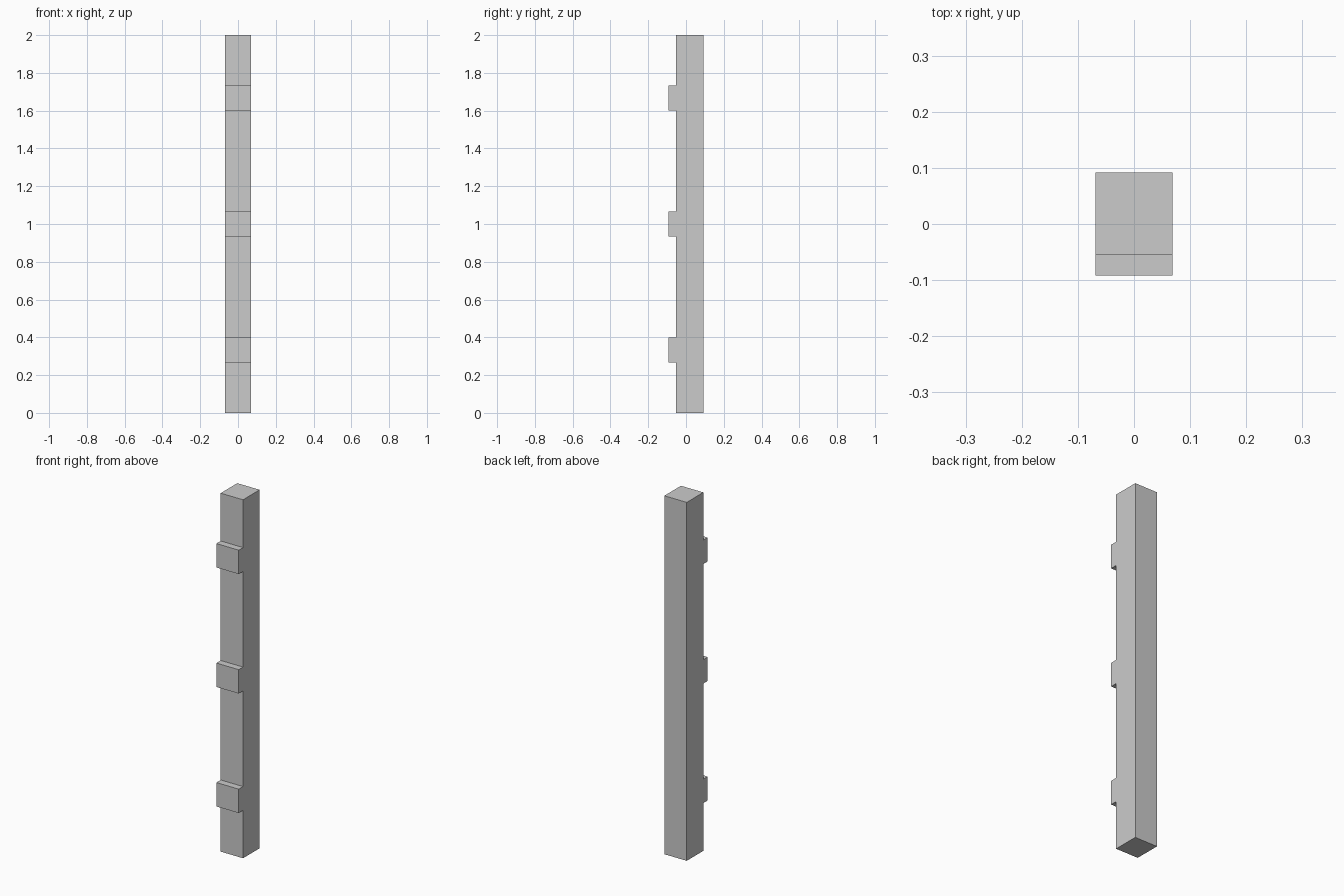
import bpy, bmesh
from mathutils import Vector

if "Cube" in bpy.data.objects:
    bpy.data.objects.remove(bpy.data.objects["Cube"])

W = 0.138                      # width along x
BACK, FACE, FRONT = 0.092, -0.054, -0.092
H = 2.0
BLOCK_H = 2 / 15               # height of each raised block
BLOCK_Z = [1 / 3, 1.0, 5 / 3]  # block centres

# Side profile (y, z): square post with three raised blocks on the front
profile = [(BACK, H), (BACK, 0), (FACE, 0)][::-1]
profile = [(BACK, H), (BACK, 0), (FACE, 0)]
for z in BLOCK_Z:
    lo, hi = z - BLOCK_H / 2, z + BLOCK_H / 2
    profile += [(FACE, lo), (FRONT, lo), (FRONT, hi), (FACE, hi)]
profile.append((FACE, H))

# Extrude the profile across the width
bm = bmesh.new()
side = bm.faces.new([bm.verts.new((-W / 2, y, z)) for y, z in profile])
ext = bmesh.ops.extrude_face_region(bm, geom=[side], use_keep_orig=True)
verts = [e for e in ext["geom"] if isinstance(e, bmesh.types.BMVert)]
bmesh.ops.translate(bm, verts=verts, vec=Vector((W, 0, 0)))
bmesh.ops.recalc_face_normals(bm, faces=bm.faces)

mesh = bpy.data.meshes.new("notched_post")
bm.to_mesh(mesh)
bm.free()
bpy.context.collection.objects.link(bpy.data.objects.new("notched_post", mesh))
